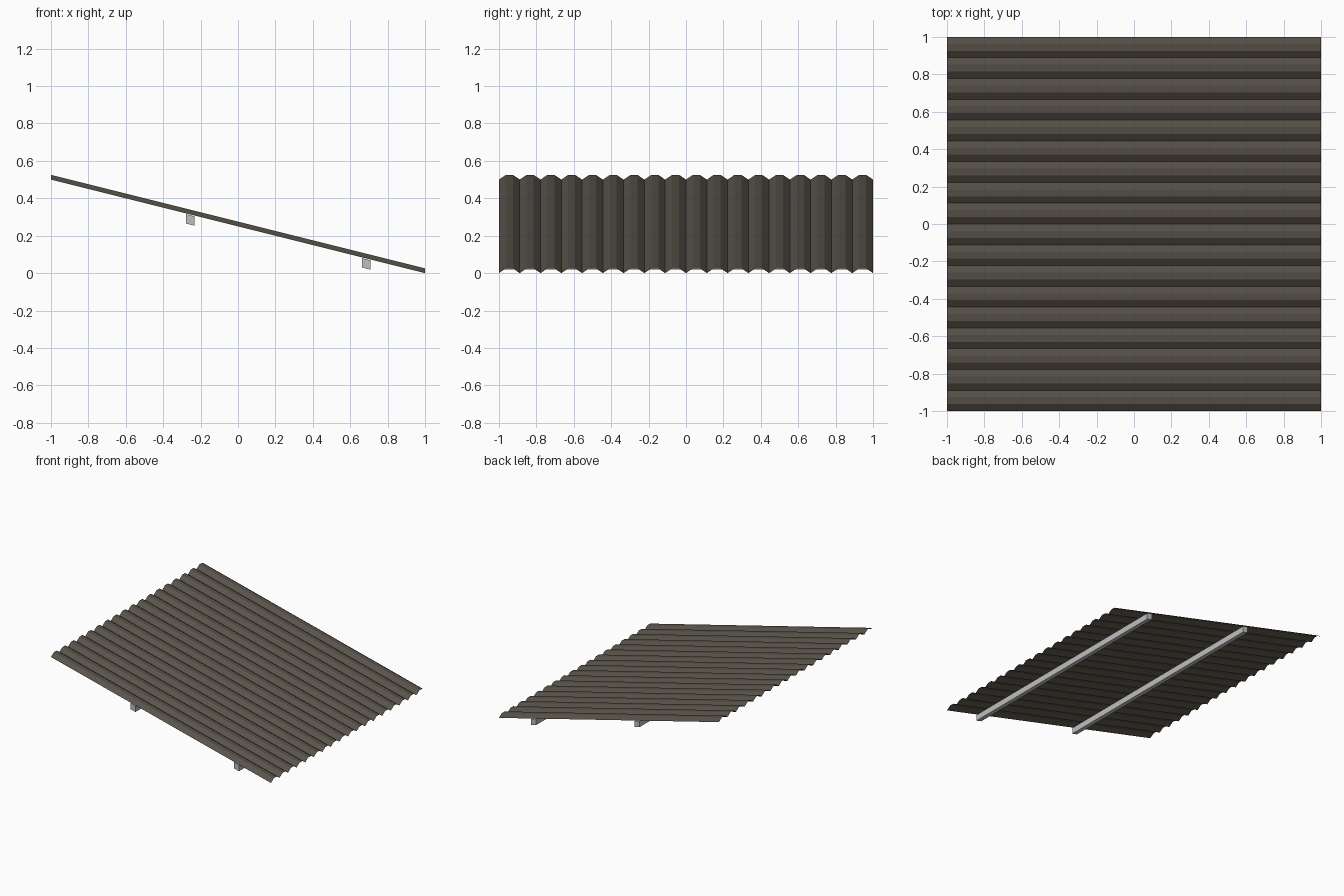
import bpy

if "Cube" in bpy.data.objects:
    bpy.data.objects.remove(bpy.data.objects["Cube"])

SLOPE = -0.25       # fall of the roof from -x to +x
WAVES = 18
RISE = 0.025        # height of each corrugation


def valley_z(x):
    return 0.25 + SLOPE * x


def material(name, colour):
    m = bpy.data.materials.new(name)
    m.diffuse_color = (*colour, 1)
    m.use_nodes = True
    m.node_tree.nodes["Principled BSDF"].inputs["Base Color"].default_value = m.diffuse_color
    return m


def mesh_object(name, verts, faces, mat):
    me = bpy.data.meshes.new(name)
    me.from_pydata(verts, [], faces)
    me.materials.append(mat)
    ob = bpy.data.objects.new(name, me)
    bpy.context.collection.objects.link(ob)
    return ob


brown = material("weathered brown metal", (0.095, 0.084, 0.067))
grey = material("light grey steel", (0.52, 0.52, 0.52))

# Corrugated sheet: three-sided waves swept down the slope
verts, faces = [], []
n = WAVES * 3
for i in range(n + 1):
    y = -1 + 2 * i / n
    up = 0 if i % 3 == 0 else RISE
    verts += [(x, y, valley_z(x) + up) for x in (-1, 1)]
for i in range(n):
    a = 2 * i
    faces.append((a, a + 1, a + 3, a + 2))
mesh_object("corrugated_sheet", verts, faces, brown)


# Support beams under the sheet, with tops following the slope
def beam(name, x0, width=0.046, depth=0.05, gap=0.004):
    x1, x2 = x0 - width / 2, x0 + width / 2
    section = [(x, valley_z(x) - gap - d)
               for x, d in ((x1, depth), (x2, depth), (x2, 0), (x1, 0))]
    v = [(x, y, z) for y in (-1, 1) for x, z in section]
    f = [(0, 1, 2, 3), (7, 6, 5, 4)]
    f += [(i, i + 4, (i + 1) % 4 + 4, (i + 1) % 4) for i in range(4)]
    mesh_object(name, v, f, grey)


beam("upper_beam", -0.255)
beam("lower_beam", 0.686)
